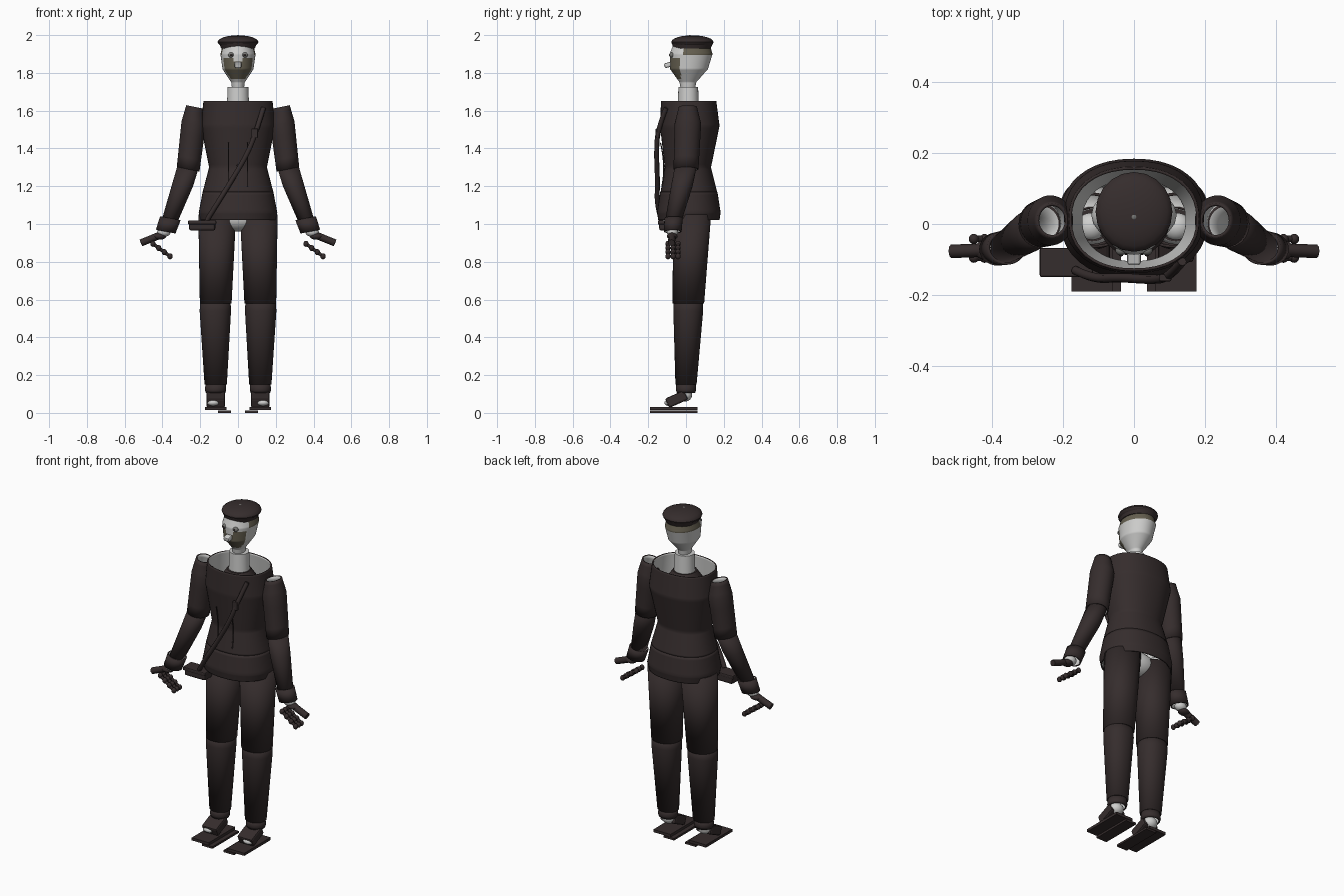
import bpy, bmesh, math
from mathutils import Vector

if bpy.data.objects.get("Cube"):
    bpy.data.objects.remove(bpy.data.objects["Cube"])


def material(name, *rgb):
    m = bpy.data.materials.new(name)
    m.use_nodes = True
    m.diffuse_color = (*rgb, 1)
    m.node_tree.nodes["Principled BSDF"].inputs["Base Color"].default_value = (*rgb, 1)
    return m


CLOTH = material("dark cloth", .036, .026, .026)
LIGHT = material("pale grey", .62, .62, .61)
HAIR = material("olive brown", .13, .115, .08)
IRIS = material("eye grey", .18, .18, .17)


def finish(name, bm, *materials, smooth=True):
    mesh = bpy.data.meshes.new(name)
    bm.to_mesh(mesh)
    bm.free()
    ob = bpy.data.objects.new(name, mesh)
    bpy.context.collection.objects.link(ob)
    for m in materials:
        mesh.materials.append(m)
    if smooth:
        bpy.ops.object.select_all(action="DESELECT")
        ob.select_set(True)
        bpy.context.view_layer.objects.active = ob
        bpy.ops.object.shade_smooth_by_angle(angle=math.radians(40))
    return ob


def loft(name, keys, *materials, depth=1, steps=1, power=1, closed=False, slant=0, segments=40):
    """Skin elliptical rings eased between keys (x, y, z, half width), bottom to top.
    Open lofts get a lining of the second material; slant raises the outer side."""
    keys = [Vector(k) for k in keys]
    rings = [lo.lerp(hi, (1 - math.cos(math.pi * i / steps)) / 2)
             for lo, hi in zip(keys, keys[1:]) for i in range(steps)] + [keys[-1]]
    bm = bmesh.new()
    loops = []
    for x, y, z, r in rings:
        loop = []
        for i in range(segments):
            angle = math.tau * i / segments
            c, s = math.cos(angle), math.sin(angle)
            dx = r * math.copysign(abs(c) ** power, c)
            dy = r * depth * math.copysign(abs(s) ** power, s)
            loop.append(bm.verts.new((x + dx, y + dy, z + dx * slant)))
        loops.append(loop)
    for lo, hi in zip(loops, loops[1:]):
        for i in range(segments):
            j = (i + 1) % segments
            bm.faces.new((lo[i], lo[j], hi[j], hi[i]))
    if closed:
        bm.faces.new(loops[0][::-1])
        bm.faces.new(loops[-1])
    ob = finish(name, bm, *materials)
    if not closed:
        lining = ob.modifiers.new("lining", "SOLIDIFY")
        lining.thickness, lining.offset = .008, -1
        lining.material_offset = 1
    return ob


def ball(name, loc, size, mat):
    bm = bmesh.new()
    bmesh.ops.create_uvsphere(bm, u_segments=20, v_segments=12, radius=1)
    bmesh.ops.scale(bm, vec=size, verts=bm.verts)
    bmesh.ops.translate(bm, vec=loc, verts=bm.verts)
    return finish(name, bm, mat)


def box(name, loc, size, mat, tilt=0, bevel=0):
    bm = bmesh.new()
    bmesh.ops.create_cube(bm, size=1)
    bmesh.ops.scale(bm, vec=size, verts=bm.verts)
    ob = finish(name, bm, mat, smooth=False)
    ob.location, ob.rotation_euler.x = loc, math.radians(tilt)
    if bevel:
        mod = ob.modifiers.new("bevel", "BEVEL")
        mod.width, mod.segments = bevel, 2
    return ob


def cord(name, points, radius, mat):
    curve = bpy.data.curves.new(name, "CURVE")
    curve.dimensions, curve.bevel_depth, curve.bevel_resolution = "3D", radius, 2
    curve.use_fill_caps = True
    spline = curve.splines.new("NURBS")
    spline.points.add(len(points) - 1)
    for p, co in zip(spline.points, points):
        p.co = (*co, 1)
    spline.use_endpoint_u, spline.order_u = True, 3
    ob = bpy.data.objects.new(name, curve)
    bpy.context.collection.objects.link(ob)
    curve.materials.append(mat)
    return ob


# Jacket, open at the neck and hem
loft("jacket_body", [(0, .015, 1.17, .187), (0, .01, 1.3, .153), (0, .02, 1.52, .197),
                     (0, .014, 1.65, .183)], CLOTH, LIGHT, depth=.8, steps=6, power=.9)
loft("jacket_skirt", [(0, .015, 1.02, .2), (0, .015, 1.06, .208), (0, .015, 1.17, .187)],
     CLOTH, LIGHT, depth=.81, steps=4, power=.9)
for x in (-.05, .05):
    cord("jacket_seam", [(x, -.128, 1.2), (x, -.105, 1.3), (x, -.135, 1.43)], .003, CLOTH)
ball("jacket_button", (0, -.113, 1.31), (.007, .005, .007), CLOTH)

# Collar and neck
loft("inner_collar", [(0, .01, 1.57, .1), (0, .01, 1.62, .066)], CLOTH, closed=True)
loft("neck", [(0, .012, 1.58, .06), (0, .012, 1.725, .055)], LIGHT, depth=.95, closed=True)

# Head with beard and hair bands
head = loft("head", [(0, .01, 1.72, .032), (0, .01, 1.75, .036), (0, .016, 1.82, .082),
                     (0, .027, 1.9, .093), (0, .03, 1.965, .075)],
            LIGHT, HAIR, depth=1.22, steps=6, closed=True, segments=48)
for face in head.data.polygons:
    x, y, z = face.center
    lip_gap = abs(x) < .02 and z > 1.855
    beard = 1.77 < z < 1.877 and y < -.03 and not lip_gap
    hair = z > 1.89 and y > -.012
    face.material_index = int(beard or hair)
box("nose", (0, -.095, 1.842), (.038, .04, .026), LIGHT, tilt=15, bevel=.008)
for side in (1, -1):
    ball("eye", (side * .036, -.074, 1.895), (.016, .014, .014), IRIS)
    ball("pupil", (side * .036, -.086, 1.895), (.006, .005, .006), CLOTH)

# Soft flat cap: a squashed ball on a narrow band
ball("cap", (0, .034, 1.963), (.108, .112, .036), CLOTH)
loft("cap_band", [(0, .032, 1.93, .09), (0, .034, 1.96, .1)], CLOTH, depth=1.1, closed=True)
ball("cap_nub", (0, .02, 1.995), (.009, .009, .005), IRIS)

# Pelvis under the hem
ball("pelvis", (0, .025, 1.03), (.12, .08, .07), LIGHT)

for side, tag in ((1, "left_"), (-1, "right_")):
    def limb(part, *keys, **options):
        return loft(tag + part, [(side * x, y, z, r) for x, y, z, r in keys],
                    CLOTH, LIGHT, **options)

    # Sleeves and cuffs
    limb("upper_sleeve", (.264, 0, 1.29, .06), (.235, .01, 1.53, .064), (.23, .01, 1.62, .044),
         depth=1.1, steps=3, slant=side * .2)
    limb("lower_sleeve", (.36, -.066, 1.02, .044), (.295, -.022, 1.2, .057), (.262, 0, 1.31, .058))
    limb("cuff", (.383, -.07, .96, .052), (.358, -.066, 1.03, .054), depth=.9, slant=side * .2)

    # Wrist, palm, outstretched finger and curled fingers
    ball(tag + "wrist", (side * .392, -.072, .958), (.036, .03, .026), LIGHT)
    ball(tag + "palm", (side * .415, -.073, .935), (.035, .028, .018), CLOTH)
    cord(tag + "long_finger", [(side * .39, -.072, .95), (side * .514, -.077, .9)], .019, CLOTH)
    for y in (-.095, -.068, -.042):
        root = Vector((side * .405 - .045, y, .895))
        joints = [root + Vector((.03, 0, -.022)) * i for i in range(4)]
        cord(tag + "finger", joints, .009, CLOTH)
        for joint in joints:
            ball(tag + "finger_joint", joint, (.014, .014, .016), CLOTH)

    # Trousers
    limb("upper_trouser", (.118, .012, .58, .084), (.11, .033, 1.05, .1), power=.93)
    limb("lower_trouser", (.118, 0, .15, .059), (.12, .012, .54, .083), (.12, .012, .6, .08),
         depth=.95, power=.93)
    limb("trouser_cuff", (.119, 0, .105, .051), (.119, 0, .12, .056), (.118, 0, .155, .054),
         depth=.95)

    # Ankle, tilted shoe and flat sole plates
    ball(tag + "ankle", (side * .12, -.008, .095), (.042, .04, .036), LIGHT)
    box(tag + "shoe", (side * .118, -.05, .073), (.1, .11, .054), CLOTH, tilt=24, bevel=.01)
    ball(tag + "instep", (side * .132, -.092, .054), (.032, .022, .017), LIGHT)
    box(tag + "sole", (side * .118, -.065, .022), (.114, .25, .016), CLOTH)
    box(tag + "sole_plate", (side * .072, -.065, .006), (.07, .25, .012), CLOTH)

# Shoulder strap with buckle and pouch
cord("strap", [(.135, -.105, 1.615), (.1, -.15, 1.5), (.05, -.157, 1.37), (-.04, -.15, 1.22),
               (-.115, -.155, 1.1), (-.165, -.13, 1.02)], .013, CLOTH)
box("strap_buckle", (.088, -.151, 1.48), (.034, .02, .05), CLOTH, bevel=.004)
box("pouch", (-.19, -.105, .99), (.14, .075, .05), CLOTH, bevel=.012)
box("pouch_flap", (-.19, -.108, 1.008), (.15, .082, .022), CLOTH, bevel=.006)
